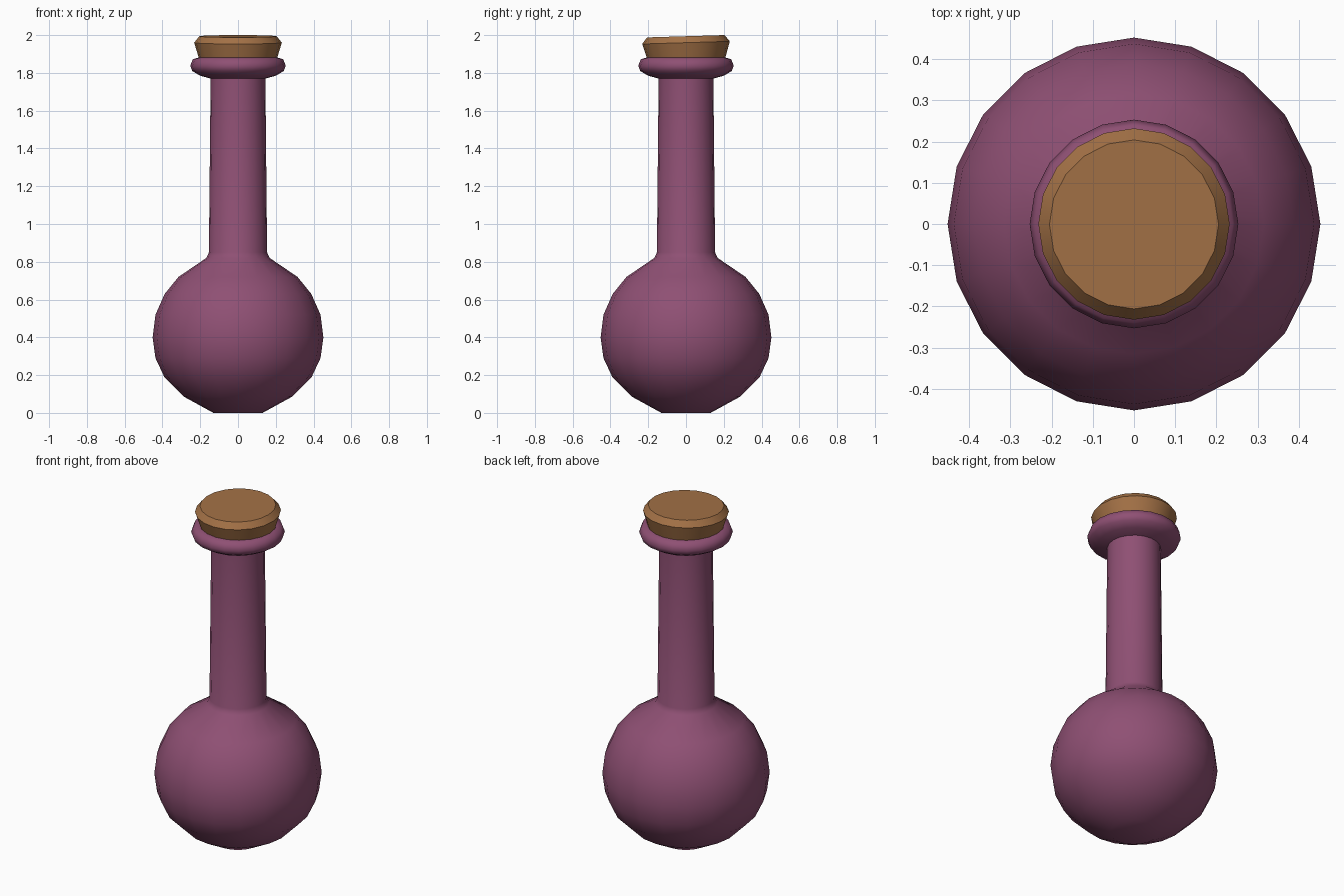
import bpy, bmesh, math
from mathutils import Matrix

if "Cube" in bpy.data.objects:
    bpy.data.objects.remove(bpy.data.objects["Cube"])

def material(name, rgb):
    m = bpy.data.materials.new(name)
    m.diffuse_color = (*rgb, 1)
    m.use_nodes = True
    m.node_tree.nodes["Principled BSDF"].inputs["Base Color"].default_value = m.diffuse_color
    return m

def lathe(name, profile, mat, sides=20, angle=40):
    """Revolve (radius, height) points around z and cap both ends."""
    bm = bmesh.new()
    rings = [[bm.verts.new((r * math.cos(2 * math.pi * i / sides),
                            r * math.sin(2 * math.pi * i / sides), z))
              for i in range(sides)] for r, z in profile]
    for a, b in zip(rings, rings[1:]):
        for i in range(sides):
            j = (i + 1) % sides
            bm.faces.new((a[i], a[j], b[j], b[i]))
    bm.faces.new(rings[0][::-1])
    bm.faces.new(rings[-1])
    me = bpy.data.meshes.new(name)
    bm.to_mesh(me)
    bm.free()
    me.materials.append(mat)
    ob = bpy.data.objects.new(name, me)
    bpy.context.collection.objects.link(ob)
    bpy.ops.object.select_all(action='DESELECT')
    ob.select_set(True)
    bpy.context.view_layer.objects.active = ob
    bpy.ops.object.shade_smooth_by_angle(angle=math.radians(angle))
    return ob

glass = material("purple_glass", (0.275, 0.08, 0.174))
cork = material("cork_brown", (0.366, 0.165, 0.061))

# Round body, long neck and rolled lip
lathe("bottle", [
    (0.13, 0.0), (0.285, 0.085), (0.39, 0.19), (0.437, 0.29), (0.452, 0.40),
    (0.437, 0.52), (0.388, 0.63), (0.315, 0.72), (0.168, 0.82), (0.154, 0.85),
    (0.145, 1.77), (0.20, 1.785), (0.242, 1.81), (0.253, 1.837),
    (0.24, 1.872), (0.20, 1.884), (0.14, 1.87)], glass, angle=60)

# Tapered stopper, sitting slightly tilted
stopper = lathe("stopper", [
    (0.13, -0.25), (0.14, -0.09), (0.206, -0.085), (0.232, 0.0), (0.205, 0.034)], cork)
stopper.matrix_world = Matrix.Translation((0, 0, 1.96)) @ Matrix.Rotation(0.03, 4, 'X')
